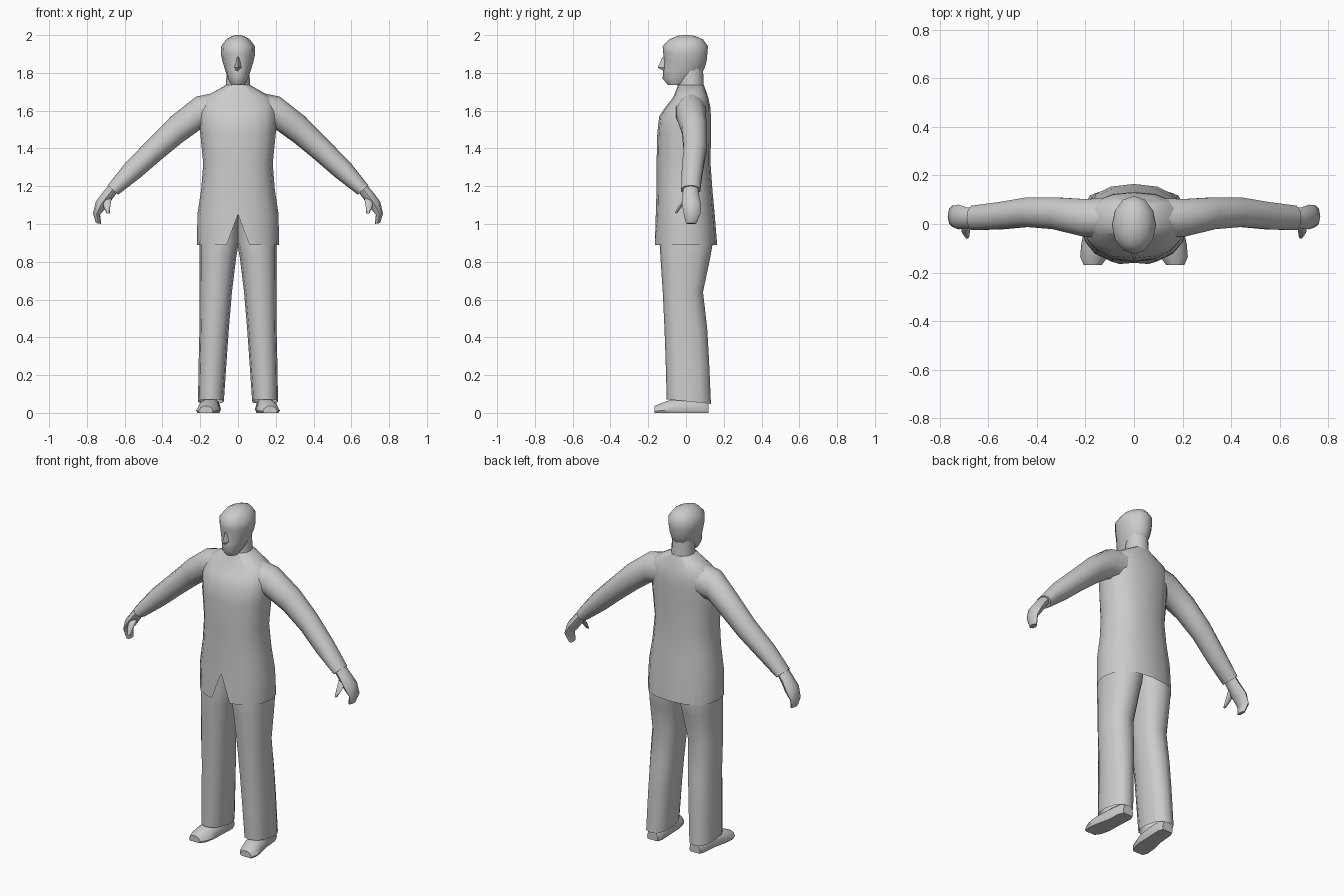
import bpy, bmesh
from math import sin, cos, pi, copysign
from mathutils import Vector

if "Cube" in bpy.data.objects:
    bpy.data.objects.remove(bpy.data.objects["Cube"])


def spow(v, e):
    return copysign(abs(v) ** e, v)


def ring(c, u, v, n, e=1.0):
    """Closed (super)ellipse of n points spanned by half-axes u, v."""
    c, u, v = Vector(c), Vector(u), Vector(v)
    return [c + u * spow(cos(2 * pi * i / n), e) + v * spow(sin(2 * pi * i / n), e)
            for i in range(n)]


def level(z, x0, x1, y0, y1, n=12, e=1.0, tilt=0):
    """Horizontal ring from its extents; tilt raises the front edge."""
    return ring(((x0 + x1) / 2, (y0 + y1) / 2, z), (0, (y0 - y1) / 2, tilt),
                ((x1 - x0) / 2, 0, 0), n, e)


def limb(top, bot, y0, y1, n=10):
    """Slanted ring from its upper and lower (x, z) points and y extents."""
    a = Vector((top[0], (y0 + y1) / 2, top[1]))
    b = Vector((bot[0], (y0 + y1) / 2, bot[1]))
    return ring((a + b) / 2, (a - b) / 2, (0, (y1 - y0) / 2, 0), n)


def loft(name, rings, start=True, end=True, closed=True, mirror=False, angle=50):
    bm = bmesh.new()
    vs = [[bm.verts.new(p) for p in r] for r in rings]
    n = len(vs[0])
    for a, b in zip(vs, vs[1:]):
        for i in range(n if closed else n - 1):
            j = (i + 1) % n
            bm.faces.new((a[i], a[j], b[j], b[i]))
    if start:
        bm.faces.new(vs[0])
    if end:
        bm.faces.new(vs[-1])
    bmesh.ops.remove_doubles(bm, verts=bm.verts, dist=1e-4)
    bmesh.ops.recalc_face_normals(bm, faces=bm.faces)
    me = bpy.data.meshes.new(name)
    bm.to_mesh(me)
    bm.free()
    ob = bpy.data.objects.new(name, me)
    bpy.context.collection.objects.link(ob)
    if mirror:
        ob.modifiers.new("Mirror", 'MIRROR').use_mirror_merge = False
    bpy.ops.object.select_all(action='DESELECT')
    ob.select_set(True)
    bpy.context.view_layer.objects.active = ob
    bpy.ops.object.shade_smooth_by_angle(angle=angle * pi / 180)
    return ob


# jacket: open hem, notch at the front made by parting the ring seam
jacket = []
for z, hw, y0, y1, gap in [(0.89, .217, -.165, .165, .06), (1.05, .215, -.16, .152, 0),
                           (1.18, .195, -.156, .14, 0), (1.32, .184, -.156, .13, 0),
                           (1.48, .20, -.152, .132, 0), (1.57, .205, -.142, .132, 0),
                           (1.62, .20, -.108, .129, 0), (1.67, .18, -.068, .118, 0),
                           (1.735, .065, -.042, .095, 0)]:
    r = level(z, -hw, hw, y0, y1, 16, 0.86)
    r.append(r[0].copy())
    r[0].x, r[-1].x = gap, -gap
    jacket.append(r)
loft("jacket", jacket, start=False, closed=False)

# sleeves
loft("sleeve", [limb((.10, 1.70), (.12, 1.50), -.06, .11),
                limb((.222, 1.674), (.20, 1.50), -.055, .107),
                limb((.354, 1.57), (.295, 1.432), -.025, .113),
                limb((.47, 1.452), (.405, 1.342), -.015, .112),
                limb((.594, 1.326), (.515, 1.247), -.025, .092),
                limb((.69, 1.205), (.635, 1.155), -.028, .078)], mirror=True)

# hands and thumbs
loft("hand", [limb((.67, 1.22), (.63, 1.18), -.015, .065, 8),
              limb((.71, 1.175), (.663, 1.135), -.018, .068, 8),
              limb((.752, 1.12), (.695, 1.09), -.022, .08, 8),
              limb((.768, 1.055), (.73, 1.05), -.012, .076, 8),
              limb((.752, 1.005), (.724, 1.0), .0, .055, 8)], mirror=True)
loft("thumb", [ring((.69, .005, 1.14), (.022, 0, 0), (0, .022, .012), 6),
               ring((.694, -.03, 1.095), (.018, 0, 0), (0, .018, .008), 6),
               ring((.688, -.052, 1.058), (.009, 0, 0), (0, .009, .004), 6)], mirror=True)

# trouser legs
loft("trouser_leg", [level(.06, .075, .212, -.102, .132, 12, .85, .012),
                     level(.28, .06, .208, -.108, .122, 12, .85),
                     level(.45, .048, .204, -.114, .112, 12, .85),
                     level(.64, .032, .203, -.123, .09, 12, .85),
                     level(.82, .01, .204, -.135, .128, 12, .85),
                     level(.90, -.004, .204, -.14, .142, 12, .85),
                     level(1.06, -.004, .19, -.13, .13, 12, .85)], start=False, mirror=True)


# shoes: half-oval sections with a flat sole, toes turned outward
def shoe(y, x, hw, h):
    prof = [(-.85, 0), (.85, 0), (1, .25), (.75, .75), (.3, 1), (-.3, 1), (-.75, .75), (-1, .25)]
    return [Vector((x + px * hw, y, pz * h)) for px, pz in prof]


loft("shoe", [shoe(.118, .14, .036, .06), shoe(.09, .14, .05, .08), shoe(.0, .146, .052, .085),
              shoe(-.08, .156, .061, .07), shoe(-.135, .165, .057, .05),
              shoe(-.168, .17, .038, .036)], mirror=True)

# neck and head
loft("neck", [level(z, -w, w, a, b, 12) for z, w, a, b in
              [(1.68, .072, -.05, .098), (1.75, .063, -.042, .093), (1.83, .06, -.04, .09)]])
loft("head", [level(z, -w, w, a, b, 12) for z, w, a, b in
              [(1.735, .034, -.095, -.02), (1.77, .054, -.124, .05), (1.815, .068, -.12, .095),
               (1.86, .082, -.118, .109), (1.90, .091, -.12, .113), (1.94, .09, -.124, .116),
               (1.978, .062, -.088, .09), (1.996, .03, -.045, .045), (2.0, .008, -.012, .012)]])

# nose
loft("nose", [[Vector((-w, -.10, z)), Vector((0, y, z)), Vector((w, -.10, z))] for w, y, z in
              [(.018, -.11, 1.805), (.024, -.15, 1.828), (.014, -.124, 1.885)]], angle=30)
